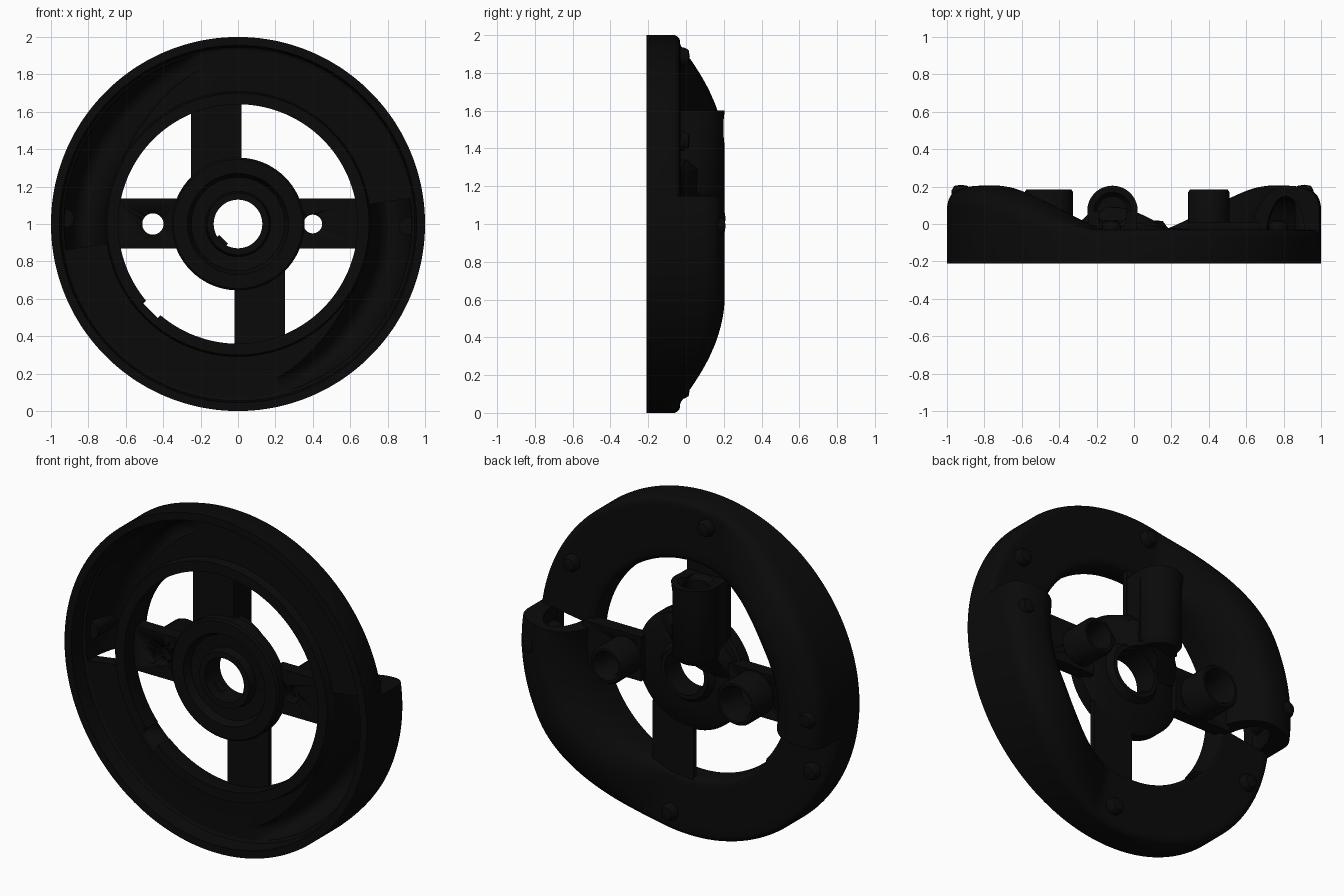
import bpy, bmesh
from math import sin, cos, pi, sqrt, radians
from mathutils import Matrix, Vector

if "Cube" in bpy.data.objects:
    bpy.data.objects.remove(bpy.data.objects["Cube"], do_unlink=True)

black = bpy.data.materials.new("black_metal")
black.use_nodes = True
colour = (0.003, 0.003, 0.003, 1)
black.diffuse_color = colour
black.node_tree.nodes["Principled BSDF"].inputs["Base Color"].default_value = colour

CENTRE = Vector((0, 0, 1))


def finish(name, bm, loc=(0, 0, 0), rot=None):
    """Turn a bmesh into a shaded object placed relative to the wheel centre."""
    bmesh.ops.recalc_face_normals(bm, faces=bm.faces)
    mesh = bpy.data.meshes.new(name)
    bm.to_mesh(mesh)
    bm.free()
    mesh.materials.append(black)
    if rot:
        mesh.transform(rot)
    obj = bpy.data.objects.new(name, mesh)
    obj.location = CENTRE + Vector(loc)
    bpy.context.collection.objects.link(obj)
    bpy.ops.object.select_all(action='DESELECT')
    obj.select_set(True)
    bpy.context.view_layer.objects.active = obj
    bpy.ops.object.shade_smooth_by_angle(angle=radians(35))
    return obj


def sweep(name, section, start, span, steps, loc=(0, 0, 0), rot=None):
    """Carry a closed (radius, y) section round the y axis; cap it if partial."""
    bm = bmesh.new()
    full = span >= 2 * pi
    rows = []
    for i in range(steps if full else steps + 1):
        f = i / steps
        a = start + span * f
        rows.append([bm.verts.new((r * cos(a), y, r * sin(a))) for r, y in section(f)])
    n = len(rows[0])
    for i in range(steps):
        p, q = rows[i], rows[(i + 1) % len(rows)]
        for j in range(n):
            k = (j + 1) % n
            bm.faces.new((p[j], p[k], q[k], q[j]))
    if not full:
        bm.faces.new(rows[0])
        bm.faces.new(rows[-1])
    return finish(name, bm, loc, rot)


def lathe(name, profile, loc=(0, 0, 0), rot=None, steps=40):
    return sweep(name, lambda f: profile, 0, 2 * pi, steps, loc, rot)


def box(name, lo, hi, rot=None):
    bm = bmesh.new()
    bmesh.ops.create_cube(bm, size=1)
    lo, hi = Vector(lo), Vector(hi)
    for v in bm.verts:
        v.co = Vector([v.co[i] * (hi - lo)[i] for i in range(3)])
    return finish(name, bm, (lo + hi) / 2, rot)


def cut(obj, cutter):
    mod = obj.modifiers.new("cut", 'BOOLEAN')
    mod.operation, mod.solver, mod.object = 'DIFFERENCE', 'EXACT', cutter
    bpy.context.view_layer.objects.active = obj
    bpy.ops.object.modifier_apply(modifier=mod.name)
    bpy.data.objects.remove(cutter, do_unlink=True)


# Ring halves: a hollow duct bulges from the back and tapers away from its mouth
INNER, OUTER, MID = 0.64, 1.0, 0.82


def swell(f):
    t = min(max((f * 180 - 36) / 49, 0), 1)
    return 1 - t * t * (1.6 - 0.6 * t)


def ring_section(f):
    s = swell(f)
    pts = [(INNER, -0.16)]
    for i in range(21):                                  # back surface
        t = -cos(pi * i / 20)
        edge, power = (0.12, 0.75) if t < 0 else (0.62 * s, 0.5)
        arch = edge + (1 - edge) * max(0, 1 - t * t) ** power
        pts.append((MID + 0.18 * t, -0.03 + 0.235 * s * arch - 0.03 * abs(t) ** 16))
    pts += [(OUTER, -0.21), (0.955, -0.21), (0.945, -0.12)]
    half = 0.11 * (0.35 + 0.65 * s)
    for i in range(13):                                  # channel floor, narrowing outward
        t = cos(pi * i / 12)
        pts.append((0.93 - half + half * t, -0.11 + 0.26 * s * sqrt(max(0, 1 - t * t))))
    pts += [(0.709, -0.111), (0.70, -0.16)]
    return pts


MOUTH = radians(8.5)
right_half = sweep("right_ring_half", ring_section, MOUTH, -pi, 96)
left_half = sweep("left_ring_half", ring_section, MOUTH + pi, -pi, 96)

# Locating notch in the inner edge
for half in (left_half, right_half):
    cut(half, box("notch_cutter", (-0.485, -0.3, -0.48), (-0.375, 0.1, -0.37),
                  Matrix.Rotation(radians(45), 4, 'Y')))

# Hub with dished front and bored sleeve, and a collar rising towards the socket
lathe("hub", [(0.13, 0.015), (0.155, 0.015), (0.18, -0.02), (0.33, -0.03), (0.355, -0.05),
              (0.355, -0.12), (0.345, -0.13), (0.27, -0.13), (0.25, -0.085), (0.175, -0.08),
              (0.165, -0.13), (0.13, -0.13)], steps=72)
box("hub_key", (-0.125, -0.075, -0.12), (-0.06, -0.035, -0.075),
    Matrix.Rotation(radians(45), 4, 'Y'))


def collar_section(f):
    top = -0.02 + 0.11 * sin(pi * f)
    return [(0.14, -0.05), (0.14, top), (0.29, top), (0.34, (top - 0.05) / 2), (0.34, -0.05)]


sweep("hub_collar", collar_section, radians(55), radians(120), 24)

# Spokes
FRONT = -0.07
left_spoke = box("left_spoke", (-0.67, FRONT, -0.13), (-0.29, 0.01, 0.135))
right_spoke = box("right_spoke", (0.29, FRONT, -0.13), (0.67, 0.01, 0.135))
box("upper_spoke", (-0.25, FRONT, 0.25), (0.02, -0.04, 0.655))
box("lower_spoke", (-0.02, FRONT, -0.655), (0.25, -0.04, -0.25))

# Bored bosses on the side spokes
for name, spoke, x, r, hole in (("left_boss", left_spoke, -0.455, 0.13, 0.057),
                                ("right_boss", right_spoke, 0.40, 0.11, 0.05)):
    cut(spoke, lathe("hole_cutter", [(0.0001, -0.3), (hole, -0.3), (hole, 0.3), (0.0001, 0.3)],
                     (x, 0, 0)))
    lathe(name, [(hole, FRONT), (r, FRONT), (r, 0.17), (r - 0.01, 0.185), (r - 0.025, 0.185),
                 (r - 0.045, 0.15), (r - 0.045, -0.01), (hole, -0.03)], (x, 0, 0))

# Pipe socket rising along the upper spoke, with side webs down to it
lathe("pipe_socket", [(0.0001, 0.14), (0.10, 0.14), (0.128, 0.18), (0.128, 0.54), (0.135, 0.60),
                      (0.10, 0.60), (0.078, 0.57), (0.078, 0.25), (0.0001, 0.25)],
      (-0.115, 0.07, 0), Matrix.Rotation(pi / 2, 4, 'X'))
for side, x in (("left", -0.246), ("right", -0.044)):
    box(side + "_socket_web", (x, -0.06, 0.16), (x + 0.06, 0.07, 0.60))

# Round-headed bolts on the back of the ring
for name, x, z, top in (("right_mouth", 0.91, -0.01, 0.21), ("left_mouth", -0.925, 0.03, 0.21),
                        ("right_side", 0.77, 0.44, 0.02), ("left_side", -0.82, -0.38, 0.02),
                        ("upper", -0.12, 0.885, 0.02), ("lower", 0.12, -0.875, 0.02)):
    lathe(name + "_bolt", [(0.0001, -0.07), (0.05, -0.07), (0.05, top - 0.03),
                           (0.036, top - 0.006), (0.0001, top)], (x, 0, z), steps=20)
